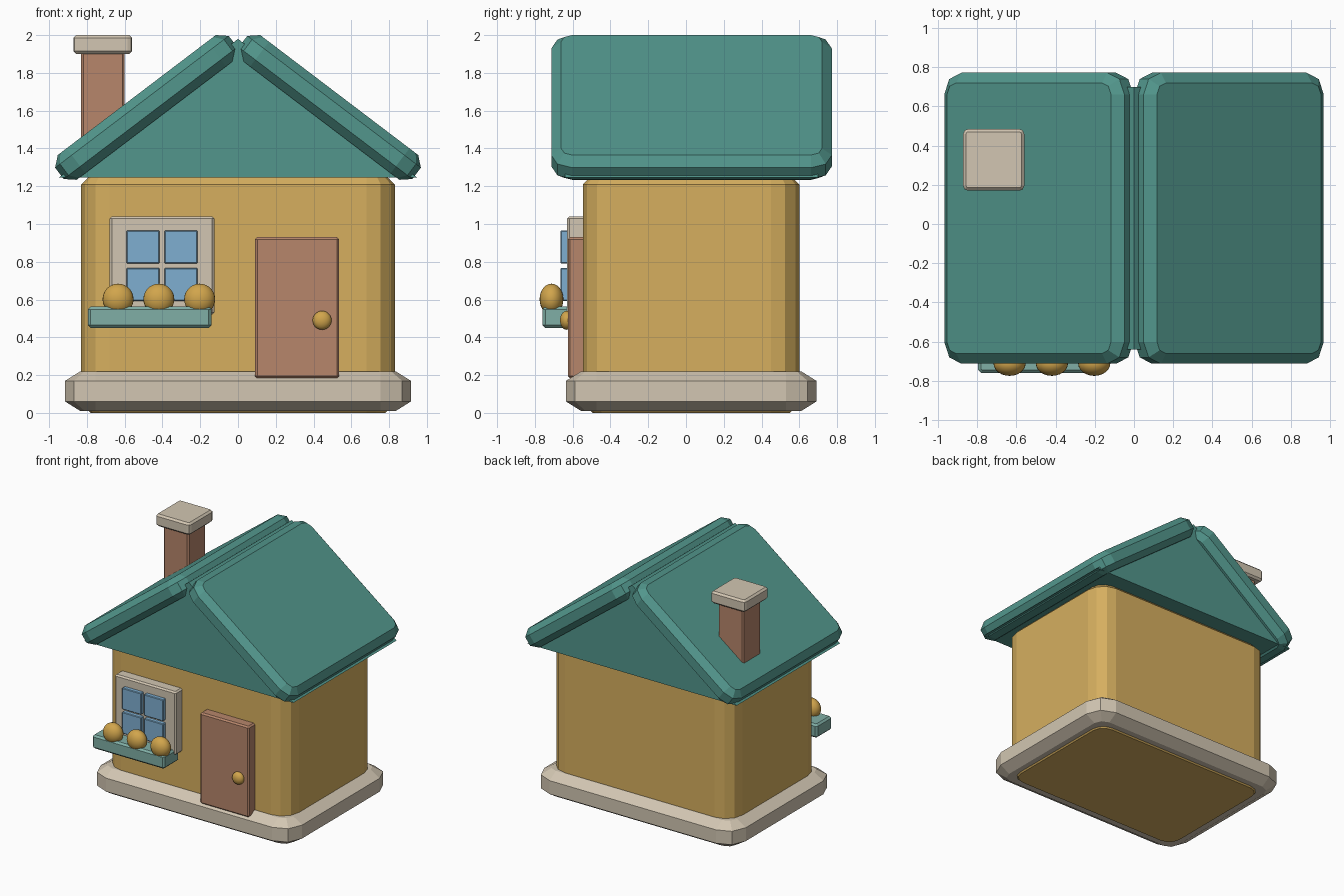
import bpy, bmesh, math
from mathutils import Matrix, Vector

if "Cube" in bpy.data.objects:
    bpy.data.objects.remove(bpy.data.objects["Cube"])


def material(name, r, g, b):
    # sRGB 0-255 to linear
    lin = [(c / 255 / 12.92) if c < 11 else ((c / 255 + 0.055) / 1.055) ** 2.4 for c in (r, g, b)]
    m = bpy.data.materials.new(name)
    m.diffuse_color = (*lin, 1)
    m.use_nodes = True
    m.node_tree.nodes["Principled BSDF"].inputs["Base Color"].default_value = m.diffuse_color
    return m


WALL = material("wall_yellow", 214, 175, 95)
ROOF = material("roof_teal", 82, 150, 140)
STONE = material("stone_beige", 210, 198, 178)
BRICK = material("wood_brown", 183, 134, 107)
GLASS = material("glass_blue", 127, 175, 209)
PLANTER = material("planter_light_teal", 128, 175, 166)
GOLD = material("golden", 209, 165, 76)


def finish(name, bm, mat):
    bmesh.ops.recalc_face_normals(bm, faces=bm.faces)
    me = bpy.data.meshes.new(name)
    bm.to_mesh(me)
    bm.free()
    me.materials.append(mat)
    ob = bpy.data.objects.new(name, me)
    bpy.context.collection.objects.link(ob)
    return ob


def rounded_box(name, mat, x, y, z, r=0.012, segs=1, ch=0.012, chz=None, tilt=0.0):
    """Box over three ranges: corners rounded in plan, top and bottom rims chamfered."""
    chz = ch if chz is None else chz
    c = Vector([(a + b) / 2 for a, b in (x, y, z)])
    hx, hy, hz = [(b - a) / 2 for a, b in (x, y, z)]
    bm = bmesh.new()

    def ring(inset, height):
        rad = max(r - inset, r * 0.3)
        out = []
        for k, (sx, sy) in enumerate([(1, 1), (-1, 1), (-1, -1), (1, -1)]):
            for i in range(segs + 1):
                a = math.pi / 2 * (k + i / segs)
                out.append(bm.verts.new((sx * (hx - inset - rad) + rad * math.cos(a),
                                         sy * (hy - inset - rad) + rad * math.sin(a), height)))
        return out

    rings = [ring(ch, -hz), ring(0, -hz + chz), ring(0, hz - chz), ring(ch, hz)]
    n = len(rings[0])
    for lo, hi in zip(rings, rings[1:]):
        for i in range(n):
            j = (i + 1) % n
            bm.faces.new((lo[i], lo[j], hi[j], hi[i]))
    bm.faces.new(rings[0])
    bm.faces.new(rings[-1])
    bm.transform(Matrix.Translation(c) @ Matrix.Rotation(tilt, 4, 'Y'))
    return finish(name, bm, mat)


def ellipsoid(name, mat, centre, radii):
    bm = bmesh.new()
    bmesh.ops.create_uvsphere(bm, u_segments=24, v_segments=14, radius=1)
    bm.transform(Matrix.Translation(centre) @ Matrix.Diagonal((*radii, 1)))
    for f in bm.faces:
        f.smooth = True
    return finish(name, bm, mat)


# body and plinth
rounded_box("walls", WALL, (-0.83, 0.83), (-0.545, 0.60), (0, 1.26), r=0.15, segs=3, ch=0.05)
rounded_box("plinth", STONE, (-0.915, 0.915), (-0.635, 0.69), (0.01, 0.22),
            r=0.16, segs=2, ch=0.08, chz=0.05)

# gable prism under the roof
bm = bmesh.new()
tri = [bm.verts.new((px, -0.64, pz)) for px, pz in ((-0.95, 1.245), (0.95, 1.245), (0, 1.98))]
face = bm.faces.new(tri)
ext = bmesh.ops.extrude_face_region(bm, geom=[face], use_keep_orig=True)
bmesh.ops.translate(bm, vec=(0, 1.34, 0), verts=[v for v in ext["geom"] if isinstance(v, bmesh.types.BMVert)])
finish("gable", bm, ROOF)

# two sloping roof slabs
for side, s in (("left", -1), ("right", 1)):
    cx, cz = s * 0.486, 1.617
    rounded_box("roof_slab_" + side, ROOF, (cx - 0.577, cx + 0.577), (-0.713, 0.772),
                (cz - 0.0825, cz + 0.0825), r=0.11, segs=2, ch=0.052, chz=0.045,
                tilt=s * math.radians(37.2))

# chimney
rounded_box("chimney", BRICK, (-0.83, -0.60), (0.213, 0.443), (1.25, 1.92))
rounded_box("chimney_cap", STONE, (-0.872, -0.56), (0.17, 0.485), (1.90, 2.0), r=0.025, segs=2, ch=0.015)

# door and knob
rounded_box("door", BRICK, (0.09, 0.535), (-0.625, -0.53), (0.183, 0.93))
ellipsoid("door_knob", GOLD, (0.445, -0.632, 0.49), (0.05, 0.035, 0.05))

# window with four panes
rounded_box("window_frame", STONE, (-0.68, -0.125), (-0.63, -0.53), (0.52, 1.04))
for i, px in enumerate((-0.59, -0.39)):
    for j, pz in enumerate((0.592, 0.79)):
        rounded_box(f"pane_{i}_{j}", GLASS, (px, px + 0.175), (-0.664, -0.60), (pz, pz + 0.176),
                    r=0.005, ch=0.005)

# flower box
rounded_box("flower_box", PLANTER, (-0.795, -0.14), (-0.76, -0.56), (0.45, 0.563), r=0.015, ch=0.015)
for i in range(3):
    ellipsoid(f"flower_{i}", GOLD, (-0.635 + 0.216 * i, -0.712, 0.602), (0.082, 0.063, 0.082))
